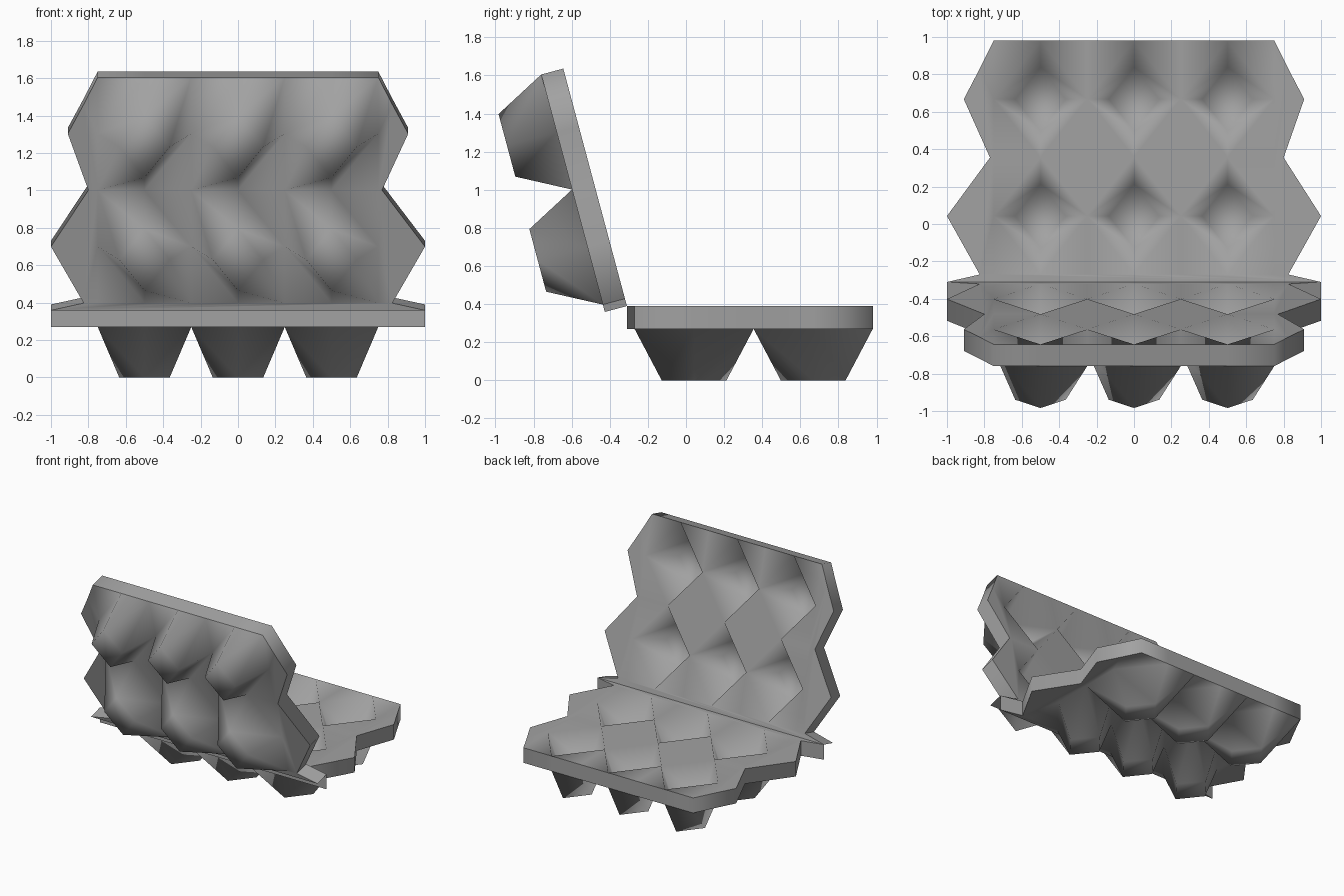
import bpy, bmesh, math
from mathutils import Matrix

cube = bpy.data.objects.get("Cube")
if cube:
    bpy.data.objects.remove(cube, do_unlink=True)

# Pressed pulp material
pulp = bpy.data.materials.new("grey pulp")
pulp.use_nodes = True
GREY = (0.36, 0.36, 0.36, 1)
pulp.diffuse_color = GREY
bsdf = pulp.node_tree.nodes["Principled BSDF"]
bsdf.inputs["Base Color"].default_value = GREY
bsdf.inputs["Roughness"].default_value = 0.9

STRIP = 0.04           # hinge strip width
HX, HY = 0.25, 0.3125  # half size of a cup cell
TX, TY = 0.135, 0.17   # half size of a cup floor
DEPTH = 0.27           # cup depth
RIM = 0.12             # rim height
ROWS = (STRIP + HY, STRIP + 3 * HY)
END = STRIP + 4 * HY
MID = STRIP + 2 * HY
SIDE = 3 * HX


def tray(name, matrix):
    """Two sheets of six cups, hinged along y = 0 and joined by a rim wall."""
    bm = bmesh.new()
    found = {}

    def v(x, y, z):
        key = (round(x, 4), round(y, 4), round(z, 4))
        if key not in found:
            found[key] = bm.verts.new(key)
        return found[key]

    def face(*points):
        return bm.faces.new([v(*p) for p in points])

    def cup(cx, cy, z, filled):
        """Diamond cup in a rectangular cell; filled = sign of the diagonal
        whose two corners are drawn into the cup."""
        for sx in (-1, 1):
            for sy in (-1, 1):
                side = (cx + sx * HX, cy, z)
                end = (cx, cy + sy * HY, z)
                corner = (cx + sx * HX, cy + sy * HY, z)
                low_side = (cx + sx * TX, cy, z - DEPTH)
                low_end = (cx, cy + sy * TY, z - DEPTH)
                if sx * sy == filled:
                    face(side, corner, low_side)
                    face(corner, end, low_end)
                    face(corner, low_end, low_side)
                else:
                    face(side, corner, end)
                    face(side, end, low_end, low_side)
        face((cx + TX, cy, z - DEPTH), (cx, cy + TY, z - DEPTH),
             (cx - TX, cy, z - DEPTH), (cx, cy - TY, z - DEPTH))

    def sheet(z, fills):
        for cy, filled in zip(ROWS, fills):
            for cx in (-2 * HX, 0, 2 * HX):
                cup(cx, cy, z, filled)
        # Scalloped side borders, the notch a little different on each side
        for s, notch in ((1, 0.80), (-1, 0.77)):
            border = [(SIDE, END), (0.825, END - 0.15), (0.91, ROWS[1]),
                      (notch, MID), (1, ROWS[0]), (0.825, STRIP), (SIDE, STRIP),
                      (SIDE, ROWS[0]), (SIDE, MID), (SIDE, ROWS[1])]
            face(*[(s * x, y, z) for x, y in border])
        # Flared hinge strip
        front = [(i * HX, STRIP, z) for i in range(3, -4, -1)]
        face((-1, 0, z), (1, 0, z), (0.825, STRIP, z), *front, (-0.825, STRIP, z))

    # Inside has clean diamonds, outside has cups widened along one diagonal
    sheet(0, (0, 0))
    sheet(-RIM, (1, -1))

    # Rim wall around the outline
    outline = [e for e in bm.edges if e.is_boundary and
               all(p.co.z == 0 for p in e.verts)]
    walls = set()
    for e in outline:
        a, b = (p.co for p in e.verts)
        walls.add(face((a.x, a.y, 0), (b.x, b.y, 0),
                       (b.x, b.y, -RIM), (a.x, a.y, -RIM)))
    bmesh.ops.recalc_face_normals(bm, faces=bm.faces[:])

    # Smooth pulp surfaces, crisp rim and hinge corners
    for f in bm.faces:
        f.smooth = True
    for f in walls:
        for e in f.edges:
            upright = all(n in walls for n in e.link_faces)
            e.smooth = upright and e.calc_face_angle() < math.radians(70)

    mesh = bpy.data.meshes.new(name)
    bm.to_mesh(mesh)
    bm.free()
    mesh.materials.append(pulp)
    obj = bpy.data.objects.new(name, mesh)
    bpy.context.collection.objects.link(obj)
    obj.matrix_world = matrix


# Lower tray, and the same tray turned over and swung open as the lid
hinge = Matrix.Translation((0, -0.31, DEPTH + RIM))
tray("bottom_tray", hinge)
tray("open_lid", hinge @ Matrix.Rotation(math.radians(105), 4, 'X')
     @ Matrix.Rotation(math.pi, 4, 'Y'))
